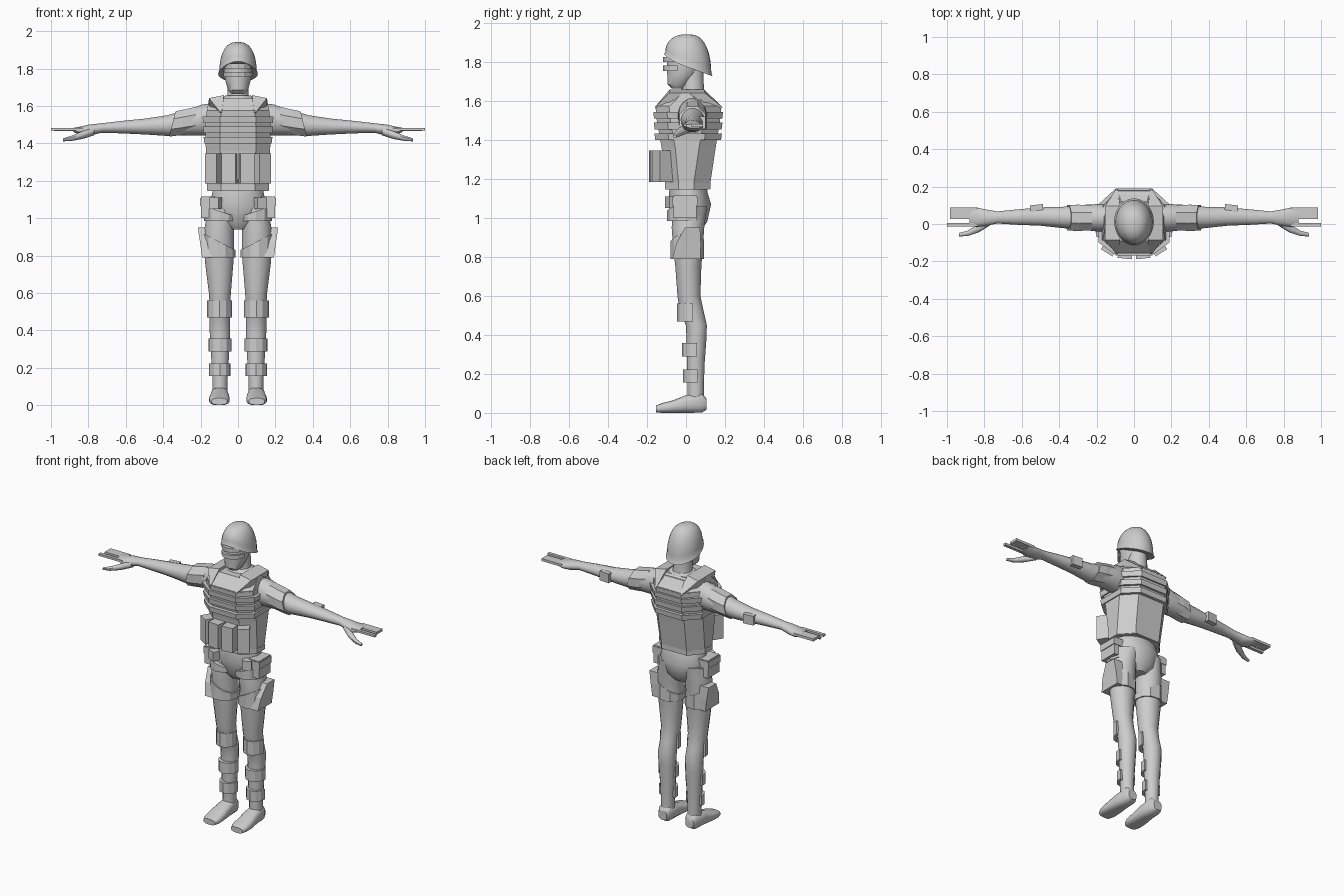
import bpy, bmesh, math
from mathutils import Matrix, Vector

grey = bpy.data.materials.new("plain_grey")
grey.diffuse_color = (0.61, 0.61, 0.61, 1)


def finish(name, bm, smooth=False, mirror=False):
    bmesh.ops.recalc_face_normals(bm, faces=bm.faces)
    me = bpy.data.meshes.new(name)
    bm.to_mesh(me)
    bm.free()
    ob = bpy.data.objects.new(name, me)
    bpy.context.collection.objects.link(ob)
    me.materials.append(grey)
    if mirror:
        ob.modifiers.new("Mirror", 'MIRROR').use_mirror_merge = False
    if smooth:
        bpy.ops.object.select_all(action='DESELECT')
        ob.select_set(True)
        bpy.context.view_layer.objects.active = ob
        bpy.ops.object.shade_smooth_by_angle(angle=math.radians(40))
    return ob


def loft(name, rings, smooth=False, mirror=False):
    """Skin equal-length rings of points and cap both ends."""
    bm = bmesh.new()
    vs = [[bm.verts.new(p) for p in r] for r in rings]
    n = len(vs[0])
    for a, b in zip(vs, vs[1:]):
        for i in range(n):
            j = (i + 1) % n
            bm.faces.new((a[i], a[j], b[j], b[i]))
    bm.faces.new(vs[0])
    bm.faces.new(vs[-1])
    return finish(name, bm, smooth, mirror)


def oval(axis, pos, c1, c2, r1, r2, n=16, e=1.0):
    """Rounded ring across one axis; e below 1 squares it off."""
    pts = []
    for i in range(n):
        a = 2 * math.pi * (i + 0.5) / n
        c, s = math.cos(a), math.sin(a)
        p = [c1 + r1 * math.copysign(abs(c) ** e, c), c2 + r2 * math.copysign(abs(s) ** e, s)]
        p.insert(axis, pos)
        pts.append(p)
    return pts


def limb(name, axis, rows, mirror=False, n=16, e=1.0, smooth=True):
    return loft(name, [oval(axis, *r, n=n, e=e) for r in rows], smooth, mirror)


def box(name, x, y, z, turn=0, mirror=True):
    bm = bmesh.new()
    bmesh.ops.create_cube(bm, size=1)
    size = Vector((x[1] - x[0], y[1] - y[0], z[1] - z[0]))
    mid = Vector((sum(x) / 2, sum(y) / 2, sum(z) / 2))
    bm.transform(Matrix.Translation(mid) @ Matrix.Rotation(math.radians(turn), 4, 'Z')
                 @ Matrix.Diagonal(size).to_4x4())
    return finish(name, bm, False, mirror)


def pad(name, c, r, z, arc, n=5, rise=0.0, mirror=True):
    """Faceted plate wrapped round a limb; angle 0 faces front, rise lifts the outer top."""
    rings = []
    for k, zz in enumerate(z):
        ring = []
        for i in range(n + 1):
            a = math.radians(arc[0] + (arc[1] - arc[0]) * i / n)
            s = math.sin(a)
            ring.append((c[0] + r[0] * s, c[1] - r[1] * math.cos(a), zz + k * rise * s))
        rings.append(ring)
    return loft(name, rings, False, mirror)


def octagon(z, w, f, b, c, grow=0.0):
    w, f, b = w + grow, f - grow, b + grow
    return [(c, f, z), (w, f + .07, z), (w, b - .085, z), (c, b, z),
            (-c, b, z), (-w, b - .085, z), (-w, f + .07, z), (-c, f, z)]


# Head and neck
limb("head", 2, [(1.665, 0, -.04, .035, .035), (1.685, 0, -.04, .055, .055),
                 (1.74, 0, -.015, .07, .083), (1.80, 0, 0, .08, .10), (1.87, 0, .01, .08, .095)])
limb("neck", 2, [(1.58, 0, .035, .075, .07), (1.66, 0, .035, .058, .058), (1.76, 0, .03, .055, .06)])
for i, z in enumerate((1.755, 1.80)):
    pad("face_band_%d" % (i + 1), (0, -.005), (.083, .113), (z, z + .026), (-70, 70), 6, mirror=False)

# Helmet with a flared rim that is high in front and low behind
rings = []
for k in range(11):
    t = math.radians(max(0, k - 1) * 9.8)
    rad = math.cos(t) ** .75 * (1.06 if k == 0 else 1.0)
    ring = []
    for i in range(28):
        a = 2 * math.pi * i / 28
        x, cy = .1 * math.sin(a), math.cos(a)
        rim = 1.772 - .045 * cy + .022 * max(0, -cy) ** 3 + (.014 if k else 0)
        ring.append((x * rad, .012 + .118 * cy * rad, rim + (1.942 - rim) * math.sin(t)))
    rings.append(ring)
loft("helmet", rings, True)

# Shoulders under the vest
limb("upper_body", 2, [(1.40, 0, .02, .14, .10), (1.55, 0, .02, .165, .11),
                       (1.62, 0, .025, .13, .09), (1.655, 0, .03, .07, .065)])

# Vest shell, hem and ridges
sections = [(1.145, .163, -.105, .12, .09), (1.36, .172, -.125, .152, .095),
            (1.50, .175, -.15, .175, .095), (1.575, .167, -.157, .182, .09)]
loft("vest", [octagon(*s) for s in sections])
loft("vest_hem", [octagon(z, .163, -.105, .122, .09, .003) for z in (1.148, 1.18)])
for i, z in enumerate((1.40, 1.455, 1.51)):
    loft("vest_ridge_%d" % (i + 1),
         [octagon(z, .174, -.152, .174, .097, .002 + .006 * i / 2 + d) for z, d in
          ((z, .004), (z + .034, .008))])
loft("chest_panel", [octagon(1.57, .155, -.152, .177, .085), octagon(1.63, .125, -.098, .12, .07)])

# Shoulder straps bridging front and back, cut back at the corners
profile = [(-.16, 1.568), (-.085, 1.658), (.095, 1.658), (.187, 1.568),
           (.14, 1.545), (.08, 1.62), (-.07, 1.62), (-.12, 1.545)]
inner = [(.086 if z < 1.6 else .075, y, z) for y, z in profile]
outer = [(.096 if z < 1.6 else .155, y, z - .016 * (z > 1.6)) for y, z in profile]
loft("shoulder_strap", [inner, outer], mirror=True)
loft("shoulder_yoke", [octagon(1.57, .167, -.157, .182, .09), octagon(1.64, .155, -.09, .10, .08)][:2])

# Front pouches
box("inner_pouch", (.007, .083), (-.185, -.09), (1.185, 1.345), 6)
box("outer_pouch", (.088, .16), (-.16, -.075), (1.185, 1.345), 32)

# Arms, sleeves and elbow pads
limb("arm", 0, [(.11, .03, 1.53, .07, .09), (.19, .033, 1.525, .075, .085),
                (.25, .035, 1.515, .07, .073), (.38, .035, 1.495, .058, .056),
                (.50, .04, 1.49, .05, .043), (.62, .037, 1.487, .042, .034),
                (.73, .035, 1.482, .033, .026), (.79, .034, 1.472, .044, .03),
                (.84, .036, 1.468, .053, .023), (.88, .042, 1.472, .046, .011)], True)
loft("sleeve_pad", [[(x + .35 * (z - 1.5) * s, y, z) for x, y, z in oval(0, x, .033, cz, ry, rz, 8)]
                    for x, cz, ry, rz, s in ((.225, 1.525, .072, .076, 0), (.30, 1.512, .076, .074, -.3),
                                             (.352, 1.504, .073, .073, -.7))], mirror=True)
box("elbow_pad", (.485, .555), (.06, .103), (1.46, 1.52), -6)
box("fingers", (.84, .985), (.028, .088), (1.466, 1.482))
box("index_finger", (.83, 1.0), (-.014, .006), (1.468, 1.482))
limb("thumb", 0, [(.77, .015, 1.465, .024, .022), (.83, -.022, 1.445, .024, .021),
                  (.89, -.05, 1.427, .015, .014), (.935, -.057, 1.419, .01, .008)], True, 10)

# Hips and legs
limb("pelvis", 2, [(.94, 0, .02, .05, .06), (.98, 0, .02, .12, .09), (1.07, 0, .02, .155, .11),
                   (1.13, 0, .012, .14, .10), (1.20, 0, .01, .13, .09)], n=20)
limb("leg", 2, [(1.06, .085, .02, .075, .09), (.95, .1, .01, .08, .085), (.85, .102, .01, .083, .078),
                (.75, .1, .012, .076, .068), (.60, .097, .015, .06, .06), (.52, .097, .03, .055, .062),
                (.45, .097, .053, .056, .055), (.38, .097, .054, .055, .052),
                (.25, .096, .05, .048, .046), (.12, .096, .05, .04, .042), (.03, .096, .05, .042, .045)], True)
limb("boot", 1, [(.104, .097, .045, .03, .03), (.08, .097, .052, .044, .052),
                 (.0, .098, .046, .049, .046), (-.07, .1, .032, .055, .032),
                 (-.125, .1, .025, .054, .025), (-.155, .1, .02, .042, .018)], True, 16, .75)

# Leg harness, hip pouch and holster
pad("hip_strap", (.09, 0), (.093, .098), (.985, 1.035), (-55, 150), 7, .03)
box("hip_pouch", (.125, .198), (-.065, .055), (1.0, 1.115))
box("hip_pouch_flap", (.122, .203), (-.068, .058), (1.065, 1.108))
box("belt_pouch", (.09, .145), (-.098, -.04), (1.05, 1.11), 25)
pad("thigh_strap", (.102, .008), (.088, .088), (.79, .875), (-150, 165), 10, .045)
loft("holster", [[(x0, y0, z), (x1, y0, z), (x1, y1, z), (x0, y1, z)] for x0, x1, y0, y1, z in
                 ((.12, .192, -.07, .075, .79), (.13, .203, -.05, .076, .87), (.14, .215, -.005, .072, .95))],
     mirror=True)

# Knee and shin guards
pad("knee_pad", (.098, .035), (.067, .08), (.47, .56), (-90, 90), 6)
pad("upper_shin_guard", (.097, .045), (.063, .066), (.288, .358), (-100, 100), 6)
pad("lower_shin_guard", (.097, .047), (.058, .062), (.155, .222), (-100, 100), 6)
